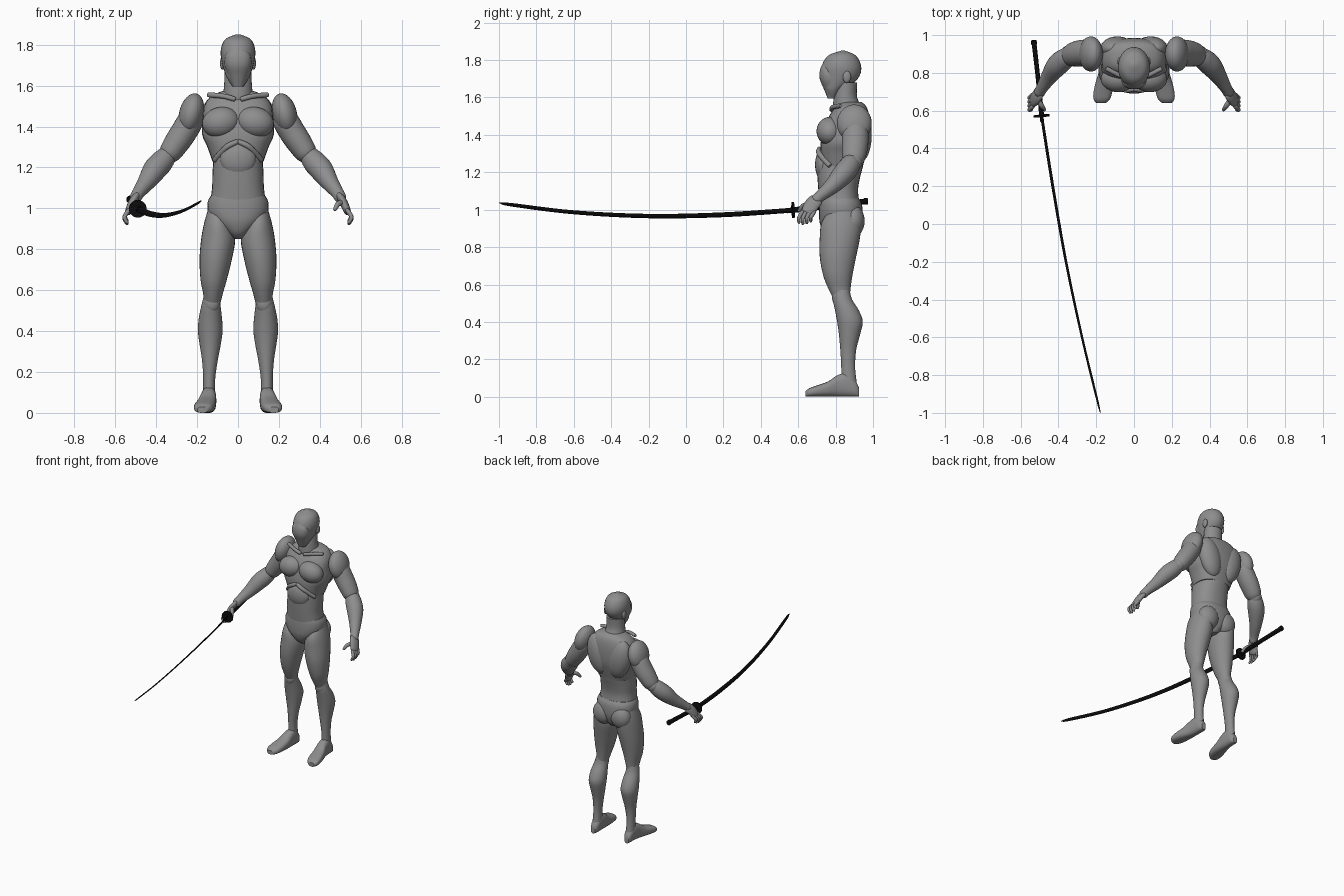
import bpy, bmesh, math
from mathutils import Vector, Matrix

if "Cube" in bpy.data.objects:
    bpy.data.objects.remove(bpy.data.objects["Cube"], do_unlink=True)


def material(name, value):
    mat = bpy.data.materials.new(name)
    mat.use_nodes = True
    color = (value, value, value, 1)
    mat.diffuse_color = color
    mat.node_tree.nodes["Principled BSDF"].inputs["Base Color"].default_value = color
    return mat


GREY = material("matte grey", 0.27)
BLACK = material("black", 0.004)
parts = []


def finish(name, bm, mat, mirror):
    """Turn a bmesh into a named part, optionally mirrored across x."""
    bmesh.ops.recalc_face_normals(bm, faces=bm.faces)
    mesh = bpy.data.meshes.new(name)
    bm.to_mesh(mesh)
    bm.free()
    mesh.materials.append(mat)
    obj = bpy.data.objects.new(name, mesh)
    bpy.context.collection.objects.link(obj)
    if mirror:
        obj.modifiers.new("Mirror", "MIRROR").use_mirror_merge = False
    parts.append(obj)
    return obj


def blend(a, b, c, d, t):
    """Catmull-Rom step between b and c."""
    return b + 0.5 * t * (c - a + t * (2 * a - 5 * b + 4 * c - d + t * (3 * (b - c) + d - a)))


def skin(name, rings, mat=GREY, mirror=False, power=2.0, steps=4, sides=28):
    """Smooth loft through rings given as (centre, half axis, half axis)."""
    smooth = []
    last = len(rings) - 1
    for i in range(last):
        near = [rings[max(0, min(last, i + k))] for k in (-1, 0, 1, 2)]
        for s in range(steps):
            smooth.append([blend(*column, s / steps) for column in zip(*near)])
    smooth.append(rings[last])
    bm = bmesh.new()
    loops = []
    for centre, u, v in smooth:
        loop = []
        for k in range(sides):
            c, s = math.cos(math.tau * k / sides), math.sin(math.tau * k / sides)
            a = math.copysign(abs(c) ** (2 / power), c)
            b = math.copysign(abs(s) ** (2 / power), s)
            loop.append(bm.verts.new(centre + u * a + v * b))
        loops.append(loop)
    for low, high in zip(loops, loops[1:]):
        for k in range(sides):
            n = (k + 1) % sides
            bm.faces.new((low[k], low[n], high[n], high[k]))
    bm.faces.new(loops[0])
    bm.faces.new(loops[-1])
    return finish(name, bm, mat, mirror)


def column(name, rows, **options):
    """Loft up z from rows of (z, x min, x max, y min, y max)."""
    rings = [(Vector(((a + b) / 2, (c + d) / 2, z)),
              Vector(((b - a) / 2, 0, 0)), Vector((0, (d - c) / 2, 0)))
             for z, a, b, c, d in rows]
    return skin(name, rings, **options)


def trunk(name, rows, **options):
    """Symmetric column from rows of (z, half width, y min, y max)."""
    return column(name, [(z, -w, w, c, d) for z, w, c, d in rows], **options)


def limb(name, rows, up=(0, 1, 0), flat=1.0, mirror=True, rounded=True, **options):
    """Loft along a path of (x, y, z, radius); flat scales the radius along up."""
    spots = [Vector(r[:3]) for r in rows]
    radii = [r[3] for r in rows]
    if rounded:
        for at, inner in ((0, 1), (-1, -2)):
            out = (spots[at] - spots[inner]).normalized() * radii[at]
            tip, small = spots[at] + out * 0.75, radii[at] * 0.4
            place = 0 if at == 0 else len(spots)
            spots.insert(place, tip)
            radii.insert(place, small)
    rings = []
    for i, spot in enumerate(spots):
        along = (spots[min(i + 1, len(spots) - 1)] - spots[max(i - 1, 0)]).normalized()
        side = along.cross(Vector(up)).normalized()
        rings.append((spot, side * radii[i], side.cross(along) * radii[i] * flat))
    return skin(name, rings, mirror=mirror, **options)


def blob(name, centre, size, tilt=0, mirror=True):
    """Ellipsoid muscle or joint, tilted about y."""
    bm = bmesh.new()
    shape = (Matrix.Translation(centre) @ Matrix.Rotation(math.radians(tilt), 4, "Y")
             @ Matrix.Diagonal((*size, 1)))
    bmesh.ops.create_uvsphere(bm, u_segments=32, v_segments=20, radius=1, matrix=shape)
    return finish(name, bm, GREY, mirror)


# Head with a tapering face mask, ear caps and neck
trunk("head", [(1.60, .03, .765, .80), (1.64, .055, .74, .84), (1.68, .07, .728, .90),
               (1.72, .08, .723, .93), (1.76, .085, .724, .937), (1.80, .078, .74, .925),
               (1.83, .058, .77, .90), (1.85, .012, .83, .85)])
trunk("face_mask", [(1.595, .026, .758, .80), (1.65, .048, .735, .82), (1.70, .066, .715, .83),
                    (1.75, .06, .717, .80), (1.79, .025, .736, .78)], power=2.3)
blob("ear_cap", (.076, .86, 1.71), (.012, .022, .032))
trunk("neck", [(1.49, .085, .79, .96), (1.54, .076, .785, .945), (1.60, .068, .79, .915),
               (1.68, .066, .80, .915)])

# Torso
trunk("chest", [(1.575, .07, .82, .94), (1.55, .13, .80, .965), (1.50, .165, .765, .98),
                (1.43, .172, .735, .985), (1.36, .175, .72, .98), (1.30, .15, .72, .965),
                (1.23, .125, .73, .945)], power=2.5)
blob("chest_muscle", (.084, .768, 1.42), (.092, .07, .075), 12)
blob("back_muscle", (.088, .93, 1.40), (.085, .063, .15), 14)
limb("collar_bone", [(.02, .778, 1.535, .012), (.07, .785, 1.548, .012), (.14, .82, 1.555, .012)])
limb("rib_edge", [(.006, .712, 1.325, .012), (.055, .712, 1.30, .014), (.11, .765, 1.24, .014)])
trunk("abdomen", [(1.02, .138, .715, .93), (1.10, .127, .708, .92), (1.17, .125, .703, .93),
                  (1.25, .12, .70, .95), (1.32, .12, .72, .95)], power=2.3)
blob("stomach_plate", (0, .732, 1.24), (.088, .042, .085), mirror=False)
trunk("pelvis", [(.85, .022, .77, .89), (.88, .06, .735, .92), (.93, .118, .715, .94),
                 (.98, .147, .711, .945), (1.03, .148, .712, .94), (1.06, .135, .715, .925)],
      power=2.3)
blob("buttock", (.074, .895, .94), (.078, .06, .085))

# Legs
column("thigh", [(1.0, .07, .145, .77, .90), (.93, .035, .165, .725, .935),
                 (.85, .014, .18, .715, .93), (.75, .03, .188, .715, .91),
                 (.65, .055, .183, .733, .89), (.58, .075, .17, .76, .88),
                 (.52, .09, .165, .79, .875)], mirror=True)
blob("knee_cap", (.128, .815, .535), (.04, .035, .05))
column("shin", [(.57, .09, .168, .785, .875), (.52, .085, .18, .785, .888),
                (.46, .078, .192, .797, .925), (.40, .075, .196, .808, .945),
                (.33, .085, .187, .818, .93), (.25, .10, .175, .825, .91),
                (.16, .112, .17, .83, .904), (.08, .11, .172, .83, .912)], mirror=True)

# Feet, lofted from heel to toe as (y, x min, x max, height)
foot_rows = [(.925, .125, .16, .05), (.905, .112, .17, .085), (.86, .107, .177, .125),
             (.81, .106, .185, .115), (.76, .108, .20, .082), (.70, .115, .214, .06),
             (.66, .128, .214, .046), (.64, .15, .198, .03)]
skin("foot", [(Vector(((a + b) / 2, y, h / 2)), Vector(((b - a) / 2, 0, 0)),
               Vector((0, 0, h / 2))) for y, a, b, h in foot_rows], mirror=True, power=2.6)

# Arms
blob("shoulder", (.228, .9, 1.462), (.06, .093, .102), -14)
limb("upper_arm", [(.225, .905, 1.44, .06), (.27, .905, 1.365, .064),
                   (.31, .90, 1.305, .06), (.34, .893, 1.26, .05)], flat=1.1)
blob("elbow", (.348, .893, 1.255), (.047, .05, .047))
limb("forearm", [(.345, .89, 1.26, .046), (.375, .868, 1.225, .057), (.41, .835, 1.185, .057),
                 (.45, .78, 1.125, .043), (.487, .72, 1.075, .031), (.502, .693, 1.05, .028)])

# Hands
limb("palm", [(.50, .698, 1.055, .018), (.518, .672, 1.025, .02), (.535, .65, .985, .017)],
     flat=2.0)
for i, name in enumerate(("index", "middle", "ring", "little")):
    y = .618 + .021 * i
    drop = (.006, 0, .004, .014)[i]
    limb(name + "_finger", [(.535, y + .005, .99, .0105), (.552, y - .01, .965, .0105),
                            (.554, y - .015, .945 + drop, .0095),
                            (.542, y - .014, .925 + drop, .008)], sides=12)
limb("thumb", [(.51, .655, 1.03, .014), (.488, .625, 1.02, .013), (.474, .605, .995, .009)],
     sides=12)

# Curved sword: edge direction follows the sag of the blade
EDGE = (-.5, 0, -.87)
handle = limb("sword_handle", [(-.53, .965, 1.045, .012), (-.508, .77, 1.021, .011),
                               (-.489, .575, .998, .012)],
              up=EDGE, flat=1.35, mirror=False, rounded=False, mat=BLACK, sides=16)
limb("pommel", [(-.531, .972, 1.046, .0145), (-.5285, .95, 1.0435, .0145)],
     up=EDGE, flat=1.25, mirror=False, rounded=False, mat=BLACK, sides=16)
limb("guard", [(-.4905, .578, .998, .043), (-.4895, .567, .9975, .043)],
     mirror=False, rounded=False, mat=BLACK, steps=1)
limb("blade_collar", [(-.489, .567, .997, .007), (-.486, .54, .995, .007)],
     up=EDGE, flat=2.3, mirror=False, rounded=False, mat=BLACK, sides=16)
limb("blade", [(-.488, .565, .997, .005), (-.43, .2, .973, .005), (-.36, -.2, .966, .0045),
               (-.275, -.6, .986, .004), (-.195, -.93, 1.026, .0035), (-.178, -1, 1.037, .0006)],
     up=EDGE, flat=3.0, mirror=False, rounded=False, mat=BLACK, power=1.4, steps=8, sides=12)

# Smooth shading with crisp plate edges
bpy.ops.object.select_all(action="DESELECT")
for obj in parts:
    obj.select_set(True)
bpy.context.view_layer.objects.active = parts[0]
bpy.ops.object.shade_smooth_by_angle(angle=math.radians(40))
